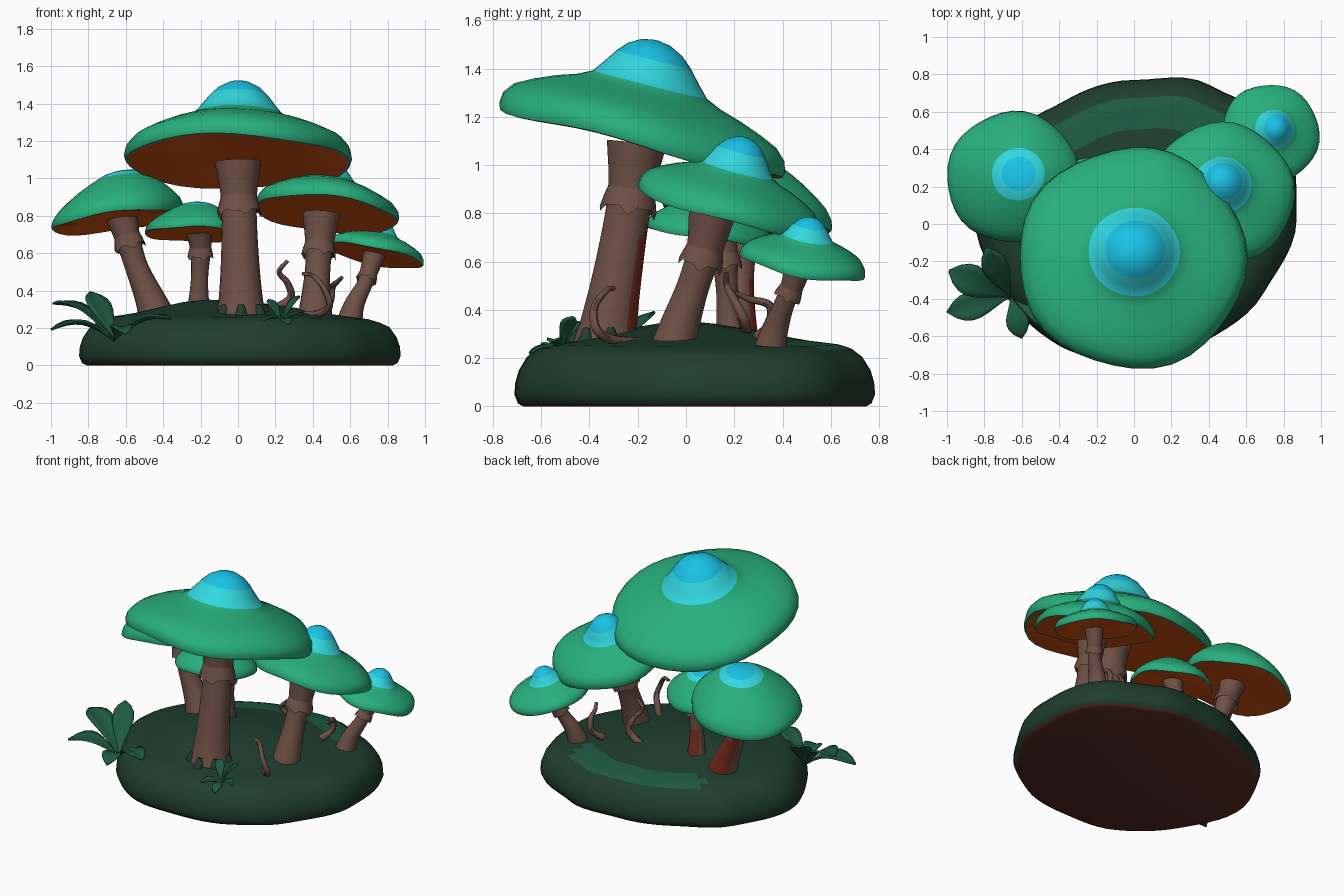
import bpy, math, random
from mathutils import Vector

if "Cube" in bpy.data.objects:
    bpy.data.objects.remove(bpy.data.objects["Cube"])

random.seed(4)


def mat(name, r, g, b):
    m = bpy.data.materials.new(name)
    lin = lambda c: (c / 255 / 12.92) if c < 11 else ((c / 255 + 0.055) / 1.055) ** 2.4
    m.diffuse_color = (lin(r), lin(g), lin(b), 1)
    m.use_nodes = True
    m.node_tree.nodes["Principled BSDF"].inputs["Base Color"].default_value = m.diffuse_color
    return m


GREEN = mat("cap green", 40, 176, 125)
CYAN = mat("knob cyan", 50, 216, 224)
BLUE = mat("knob blue", 25, 195, 230)
RUST = mat("gill rust", 222, 86, 16)
STAIN = mat("stem stain", 120, 44, 26)
GREY = mat("rim grey", 135, 125, 112)
BROWN = mat("stem brown", 110, 80, 70)
EARTH = mat("earth brown", 88, 44, 36)
MOSS = mat("mound dark green", 31, 62, 46)
LEAF = mat("leaf green", 30, 90, 66)


def skin(name, rings, mats, rule=None):
    """Closed surface through equal-length vertex rings."""
    n = len(rings[0])
    verts = [v for r in rings for v in r]
    faces, tags = [tuple(reversed(range(n)))], [-1]
    for i in range(len(rings) - 1):
        for j in range(n):
            k = (j + 1) % n
            faces.append((i * n + j, i * n + k, (i + 1) * n + k, (i + 1) * n + j))
            tags.append(i)
    faces.append(tuple(range((len(rings) - 1) * n, len(rings) * n)))
    tags.append(len(rings) - 1)
    me = bpy.data.meshes.new(name)
    me.from_pydata([tuple(v) for v in verts], [], faces)
    for m in mats:
        me.materials.append(m)
    if rule:
        for p, t in zip(me.polygons, tags):
            p.material_index = rule(t, p.center, p.normal)
    ob = bpy.data.objects.new(name, me)
    bpy.context.collection.objects.link(ob)
    return ob


def spline(pts, steps):
    """Catmull-Rom through points of any dimension."""
    pts = [Vector(p) for p in pts]
    pts = [2 * pts[0] - pts[1]] + pts + [2 * pts[-1] - pts[-2]]
    out = []
    for a, b, c, d in zip(pts, pts[1:], pts[2:], pts[3:]):
        for s in range(steps):
            t = s / steps
            out.append(0.5 * (2 * b + (c - a) * t + (2 * a - 5 * b + 4 * c - d) * t * t
                              + (3 * b - a - 3 * c + d) * t ** 3))
    return out + [pts[-2]]


def tube_rings(path, n, jag=None, jag_ring=1):
    """path holds (x, y, z, radius); jag shifts one ring along the tube."""
    rings = []
    for i, p in enumerate(path):
        t = (path[-1] - path[0] if jag else path[min(i + 1, len(path) - 1)] - path[max(i - 1, 0)]).to_3d()
        q = Vector((0, 0, 1)).rotation_difference(t.normalized())
        ring = []
        for j in range(n):
            a = 2 * math.pi * j / n
            dz = jag[j] if jag and i == jag_ring else 0
            ring.append(p.to_3d() + q @ Vector((p[3] * math.cos(a), p[3] * math.sin(a), dz)))
        rings.append(ring)
    return rings


# Mound: uneven outline, domed top, lighter moss strip at the back
OUT = [.87, .92, .82, .74, .73, .80, .85, .80, .79, .74, .76, .80]
PROFILE = [(.95, 0), (.98, .012), (1, .05), (.995, .10), (.975, .15), (.93, .205), (.87, .24),
           (.80, .257), (.72, .265), (.64, .272), (.5, .29), (.35, .31), (.2, .325), (.03, .33)]


def outline(a):
    u = (a / (2 * math.pi) * 12) % 12
    i, f = int(u), u - int(u)
    f = (1 - math.cos(f * math.pi)) / 2
    return OUT[i] * (1 - f) + OUT[(i + 1) % 12] * f


rings = []
for f, z in PROFILE:
    ring = []
    for j in range(72):
        a = 2 * math.pi * j / 72
        x, y = f * outline(a) * math.cos(a), 0.03 + f * outline(a) * math.sin(a)
        h = z
        if f < .9:
            h += .03 * math.exp(-((x + .25) ** 2 + (y + .05) ** 2) / .08) - .02 * max(0, x - .2)
        ring.append((x, y, h))
    rings.append(ring)


def mound_rule(i, c, n):
    if i < 1:
        return 1
    return 2 if 6 <= i <= 8 and c.y > .4 and -.46 < c.x < .5 else 0


skin("mound", rings, [MOSS, EARTH, LEAF], mound_rule)

# Mushroom caps: underside, rim, shoulder and blue knob in one profile
UNDER = [(.03, .02), (.5, 0), (.955, -.035), (.985, -.03)]
KNOBBED = [(1, .02), (.985, .13), (.92, .24), (.8, .33), (.65, .42), (.5, .49), (.4, .56), (.33, .68),
           (.26, .81), (.19, .91), (.1, .98), (.02, 1)]
DOMED = [(1, .02), (.985, .15), (.92, .30), (.8, .46), (.65, .63), (.5, .77), (.4, .85), (.33, .905),
         (.26, .945), (.19, .97), (.1, .99), (.02, 1)]


def cap(name, c, r, h, nx, ny, top=KNOBBED, shift=(0, 0)):
    q = Vector((0, 0, 1)).rotation_difference(Vector((nx, ny, 1)).normalized())
    n = 36
    ph = random.uniform(0, 6)
    rings = []
    for k, (f, z) in enumerate(UNDER + top):
        zz = z * (r * .6 if k < 4 else h)
        s = max(0, z) * (k > 3)
        ring = []
        for j in range(n):
            a = 2 * math.pi * j / n
            w = 1 + .015 * f * math.sin(5 * a + ph)
            lift = .022 * r * f ** 3 * math.sin(4 * a + 2 * ph)
            ring.append(Vector(c) + q @ Vector((r * f * w * math.cos(a) + shift[0] * s,
                                                r * f * w * math.sin(a) + shift[1] * s, zz + lift)))
        rings.append(ring)

    def rule(i, ce, no):
        if i < 2:
            return 1
        if i == 2:
            return 2
        return 0 if i < 10 else (3 if i < 12 else 4)
    skin(name, rings, [GREEN, RUST, GREY, CYAN, BLUE], rule)


# Stems with a ragged skirt below each cap
def stem(name, pts, ring_at, rust):
    path = spline(pts, 5)
    top = path[ring_at]
    low = top.z - .05

    def rule(i, c, n):
        return 1 if rust and n.y > .6 and c.z < low - .1 else 0
    skin(name, tube_rings(path, 18), [BROWN, STAIN], rule)
    d = (path[ring_at] - path[ring_at - 2]).to_3d().normalized()
    r = top[3]
    sk = [Vector((*(top.to_3d() + d * s * r), r * k)) for s, k in
          ((-.3, .8), (-.75, 1.25), (-.2, 1.14), (.3, 1.0))]
    jag = [(random.uniform(-.3, -.1) if j % 4 == 0 else random.uniform(-.05, .2)) * r for j in range(20)]
    skin(name + "_skirt", tube_rings(sk, 20, jag), [BROWN])


cap("large_cap", (-.01, -.185, 1.10), .61, .42, .02, .25, KNOBBED, (.01, -.04))
cap("right_cap", (.475, .165, .815), .385, .31, .11, .27, KNOBBED, (-.03, 0))
cap("far_right_cap", (.73, .485, .59), .265, .20, .2, .19)
cap("left_cap", (-.65, .25, .775), .355, .26, -.13, .15, DOMED, (.07, -.02))
cap("small_cap", (-.235, .09, .705), .265, .17, .02, .16, DOMED, (.02, 0))

stem("large_stem", [(.02, -.34, .2, .15), (.015, -.32, .34, .12), (.01, -.275, .6, .1),
                    (.005, -.23, .88, .095), (0, -.205, 1.09, .125)], 15, True)
stem("right_stem", [(.41, -.06, .2, .105), (.415, -.03, .32, .085), (.425, .03, .5, .068),
                    (.435, .075, .64, .075), (.445, .11, .81, .1)], 15, False)
stem("far_right_stem", [(.59, .34, .2, .075), (.62, .37, .32, .055), (.675, .41, .43, .042),
                        (.7, .44, .5, .048), (.73, .47, .6, .06)], 14, False)
stem("left_stem", [(-.42, .2, .2, .12), (-.46, .21, .33, .085), (-.54, .22, .52, .062),
                   (-.59, .23, .68, .068), (-.62, .245, .79, .085)], 15, True)
stem("small_stem", [(-.21, .19, .2, .085), (-.21, .18, .34, .056), (-.205, .17, .48, .046),
                    (-.2, .16, .62, .056), (-.21, .14, .72, .07)], 15, True)

# Curling tendrils
TENDRILS = [
    [(.33, -.18, .26), (.43, -.30, .275), (.49, -.37, .32), (.46, -.38, .41), (.4, -.33, .48), (.345, -.3, .49)],
    [(.18, .25, .29), (.28, .24, .36), (.265, .2, .44), (.22, .17, .5), (.265, .165, .56)],
    [(.44, .30, .29), (.49, .35, .34), (.505, .345, .42), (.53, .26, .445), (.555, .21, .47)]]
for i, pts in enumerate(TENDRILS):
    m = len(pts) - 1
    skin(f"tendril_{i + 1}", tube_rings(spline([(*p, .025 - .015 * k / m) for k, p in enumerate(pts)], 6), 8), [BROWN])


# Leaves: folded blades arching from a common root
def leaf(name, base, tip, width, arch):
    b, t = Vector(base), Vector(tip)
    side = (t - b).cross(Vector((0, 0, 1))).normalized()
    verts, faces, n = [], [], 9
    for i in range(n):
        s = i / (n - 1)
        c = b.lerp(t, s) + Vector((0, 0, arch * math.sin(math.pi * s)))
        w = width / 2 * max(.06, math.sin(math.pi * s ** 1.5) ** .8 if 0 < s < 1 else 0)
        for u in (-1, -.5, 0, .5, 1):
            verts.append(tuple(c + side * w * u + Vector((0, 0, .25 * w * abs(u)))))
    for i in range(n - 1):
        for j in range(4):
            k = i * 5 + j
            faces.append((k, k + 1, k + 6, k + 5))
    me = bpy.data.meshes.new(name)
    me.from_pydata(verts, [], faces)
    me.materials.append(LEAF)
    ob = bpy.data.objects.new(name, me)
    bpy.context.collection.objects.link(ob)
    so = ob.modifiers.new("thickness", 'SOLIDIFY')
    so.thickness, so.offset = .01, 0


ROOT = (-.66, -.39, .13)
for i, (tip, w, arch) in enumerate([((-.99, -.25, .33), .17, .06), ((-1, -.47, .19), .15, .06),
                                    ((-.79, -.13, .39), .14, .02), ((-.60, -.61, .17), .12, .05),
                                    ((-.36, -.55, .25), .13, .05)]):
    leaf(f"side_leaf_{i + 1}", ROOT, tip, w, arch)
ROOT = (.23, -.52, .23)
for i, (tip, w) in enumerate([((.33, -.47, .37), .07), ((.16, -.44, .35), .06), ((.13, -.60, .24), .06),
                              ((.27, -.65, .22), .06), ((.35, -.56, .27), .06)]):
    leaf(f"front_leaf_{i + 1}", ROOT, tip, w, .02)

# Moss tongues climbing the large stem
for i in range(7):
    a = 2 * math.pi * i / 7 + .2
    u, v = .02 + .13 * math.cos(a), -.335 + .13 * math.sin(a)
    pts = [(u, v, .24, .045), (.02 + .9 * (u - .02), -.335 + .9 * (v + .335), .325, .015)]
    skin(f"moss_tongue_{i + 1}", tube_rings(spline(pts, 3), 8), [MOSS])

# Smooth shading with sharp edges kept
for o in bpy.context.scene.objects:
    o.select_set(True)
    bpy.context.view_layer.objects.active = o
bpy.ops.object.shade_smooth_by_angle(angle=math.radians(45))
